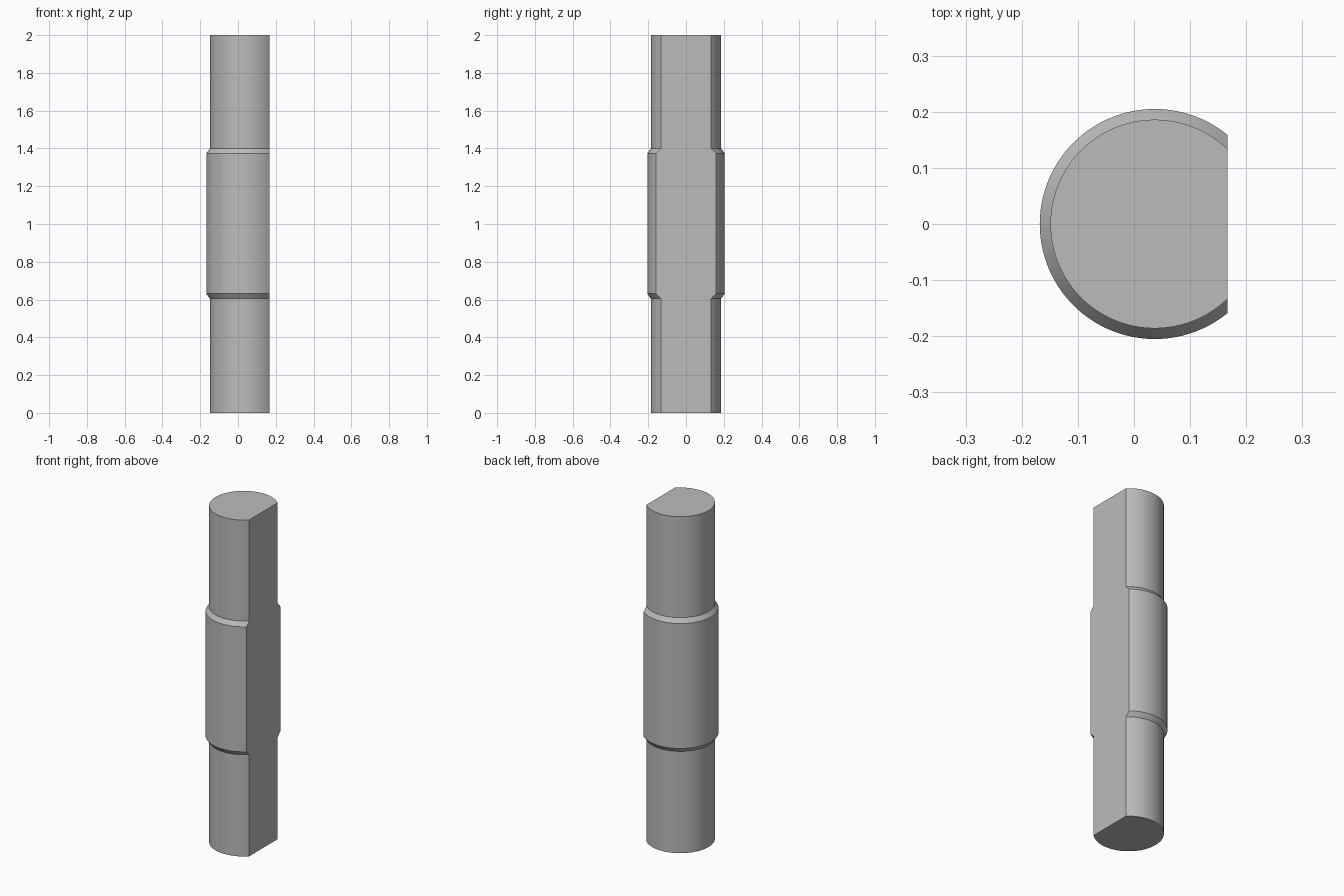
import bpy
import bmesh
from math import acos, cos, pi, radians, sin

cube = bpy.data.objects.get("Cube")
if cube:
    bpy.data.objects.remove(cube, do_unlink=True)

AXIS_X = 0.037      # centre of the round section
FLAT_X = 0.167      # plane of the flat side
SLIM, THICK = 0.186, 0.205
SEGMENTS = 72

# Shaft profile: (height, radius), slim ends and a chamfered thick middle
PROFILE = [(0, SLIM), (0.605, SLIM), (0.631, THICK),
           (1.374, THICK), (1.4, SLIM), (2, SLIM)]


def d_section(bm, z, radius):
    """Ring of vertices along an arc that starts and ends on the flat side."""
    start = acos((FLAT_X - AXIS_X) / radius)
    sweep = 2 * (pi - start)
    angles = [start + sweep * i / SEGMENTS for i in range(SEGMENTS + 1)]
    return [bm.verts.new((AXIS_X + radius * cos(a), radius * sin(a), z))
            for a in angles]


# Loft the sections, closing the arc with the flat side
bm = bmesh.new()
rings = [d_section(bm, z, r) for z, r in PROFILE]
for low, high in zip(rings, rings[1:]):
    for i in range(SEGMENTS + 1):
        j = (i + 1) % (SEGMENTS + 1)
        bm.faces.new((low[i], low[j], high[j], high[i]))
bm.faces.new(rings[0][::-1])
bm.faces.new(rings[-1])
bmesh.ops.recalc_face_normals(bm, faces=bm.faces[:])

# Merge the flat side into one face
flat = [f for f in bm.faces if f.normal.x > 0.999
        and all(abs(v.co.x - FLAT_X) < 1e-4 for v in f.verts)]
bmesh.ops.dissolve_faces(bm, faces=flat)

mesh = bpy.data.meshes.new("stepped_shaft")
bm.to_mesh(mesh)
bm.free()
shaft = bpy.data.objects.new("stepped_shaft", mesh)
bpy.context.collection.objects.link(shaft)

# Plain grey material
grey = bpy.data.materials.new("plain_grey")
grey.use_nodes = True
colour = (0.5, 0.5, 0.5, 1)
grey.diffuse_color = colour
grey.node_tree.nodes["Principled BSDF"].inputs["Base Color"].default_value = colour
mesh.materials.append(grey)

# Smooth round surfaces, crisp chamfers and flat
bpy.ops.object.select_all(action="DESELECT")
shaft.select_set(True)
bpy.context.view_layer.objects.active = shaft
bpy.ops.object.shade_smooth_by_angle(angle=radians(25))
